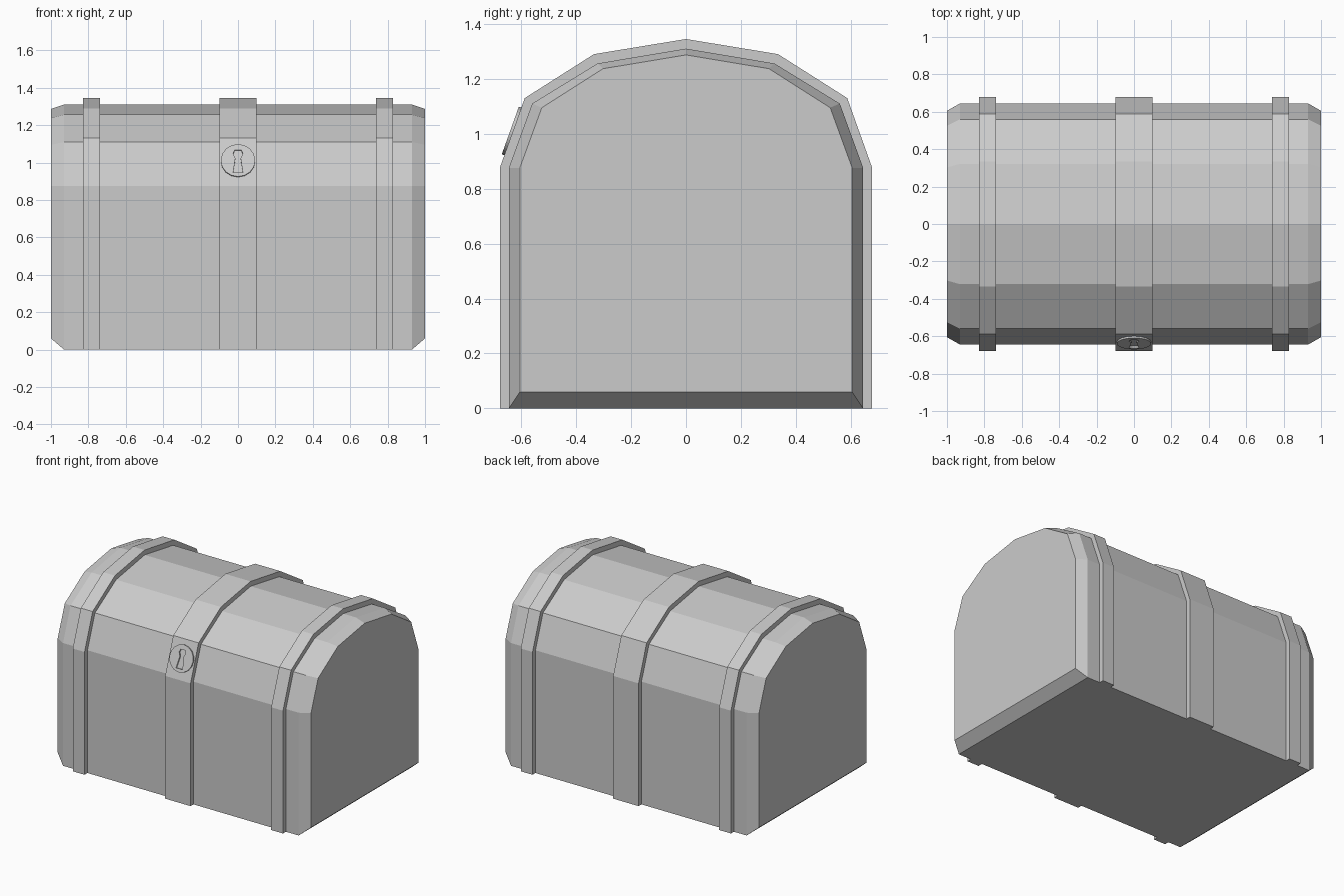
import bpy, bmesh, math

cube = bpy.data.objects.get("Cube")
if cube:
    bpy.data.objects.remove(cube, do_unlink=True)

grey = bpy.data.materials.new("plain_grey")
grey.use_nodes = True
grey.diffuse_color = (0.6, 0.6, 0.6, 1)
grey.node_tree.nodes["Principled BSDF"].inputs["Base Color"].default_value = (0.6, 0.6, 0.6, 1)

SEAM = 0.876


def add_object(name, data):
    data.materials.append(grey)
    obj = bpy.data.objects.new(name, data)
    bpy.context.collection.objects.link(obj)
    return obj


def loft(name, *solids):
    """Each solid is a list of (x, profile) sections, joined and capped."""
    bm = bmesh.new()
    for sections in solids:
        rings = [[bm.verts.new((x, y, z)) for y, z in prof] for x, prof in sections]
        n = len(rings[0])
        for a, b in zip(rings, rings[1:]):
            for i in range(n):
                j = (i + 1) % n
                bm.faces.new((a[i], a[j], b[j], b[i]))
        bm.faces.new(rings[0][::-1])
        bm.faces.new(rings[-1])
    bmesh.ops.recalc_face_normals(bm, faces=bm.faces)
    mesh = bpy.data.meshes.new(name)
    bm.to_mesh(mesh)
    bm.free()
    return add_object(name, mesh)


def arch(half):
    """Mirror a half profile, running from the front rim over the top to the back."""
    return [(-y, z) for y, z in half] + [(y, z) for y, z in half[-2::-1]]


def box(y0, y1, z0, z1):
    return [(y0, z0), (y0, z1), (y1, z1), (y1, z0)]


# Half profiles of the lid, from rim to crown
lid_end = arch([(0.605, SEAM), (0.525, 1.095), (0.302, 1.237), (0, 1.287)])
lid_mid = arch([(0.645, SEAM), (0.56, 1.11), (0.322, 1.256), (0, 1.31)])
strap_out = arch([(0.678, SEAM), (0.587, 1.13), (0.335, 1.29), (0, 1.345)])

# Chest base and lid, with bevelled ends
base_end = box(-0.605, 0.605, 0.06, SEAM)
base_mid = box(-0.645, 0.645, 0, SEAM)
for part, end, mid in (("base", base_end, base_mid), ("lid", lid_end, lid_mid)):
    loft("chest_" + part, [(-1, end), (-0.93, mid), (0.93, mid), (1, end)])

# Straps round the base and over the lid
for side, x0, x1 in (("right", -0.83, -0.737), ("middle", -0.1, 0.1), ("left", 0.737, 0.83)):
    loft(side + "_lid_strap", [(x, strap_out + lid_mid[::-1]) for x in (x0, x1)])
    loft(side + "_base_strap",
         *[[(x, box(s * 0.645, s * 0.678, 0, SEAM)) for x in (x0, x1)] for s in (-1, 1)])

# Round lock plate with a keyhole opening, lying on the sloped middle strap
lock = bpy.data.curves.new("lock_plate", "CURVE")
lock.dimensions = "2D"
lock.fill_mode = "BOTH"
lock.extrude = 0.006
disc = [(0.092 * math.cos(a), 0.092 * math.sin(a))
        for a in (math.tau * i / 16 for i in range(16))]
half_key = [(0.026, -0.068), (0.014, 0.012), (0.026, 0.038), (0.018, 0.058)]
keyhole = half_key + [(-x, y) for x, y in half_key[::-1]]
for outline in (disc, keyhole):
    spline = lock.splines.new("POLY")
    spline.points.add(len(outline) - 1)
    for p, (x, y) in zip(spline.points, outline):
        p.co = (x, y, 0, 1)
    spline.use_cyclic_u = True
plate = add_object("lock_plate", lock)
plate.location = (0, -0.634, 1.01)
plate.rotation_euler.x = math.atan2(0.254, 0.091)
